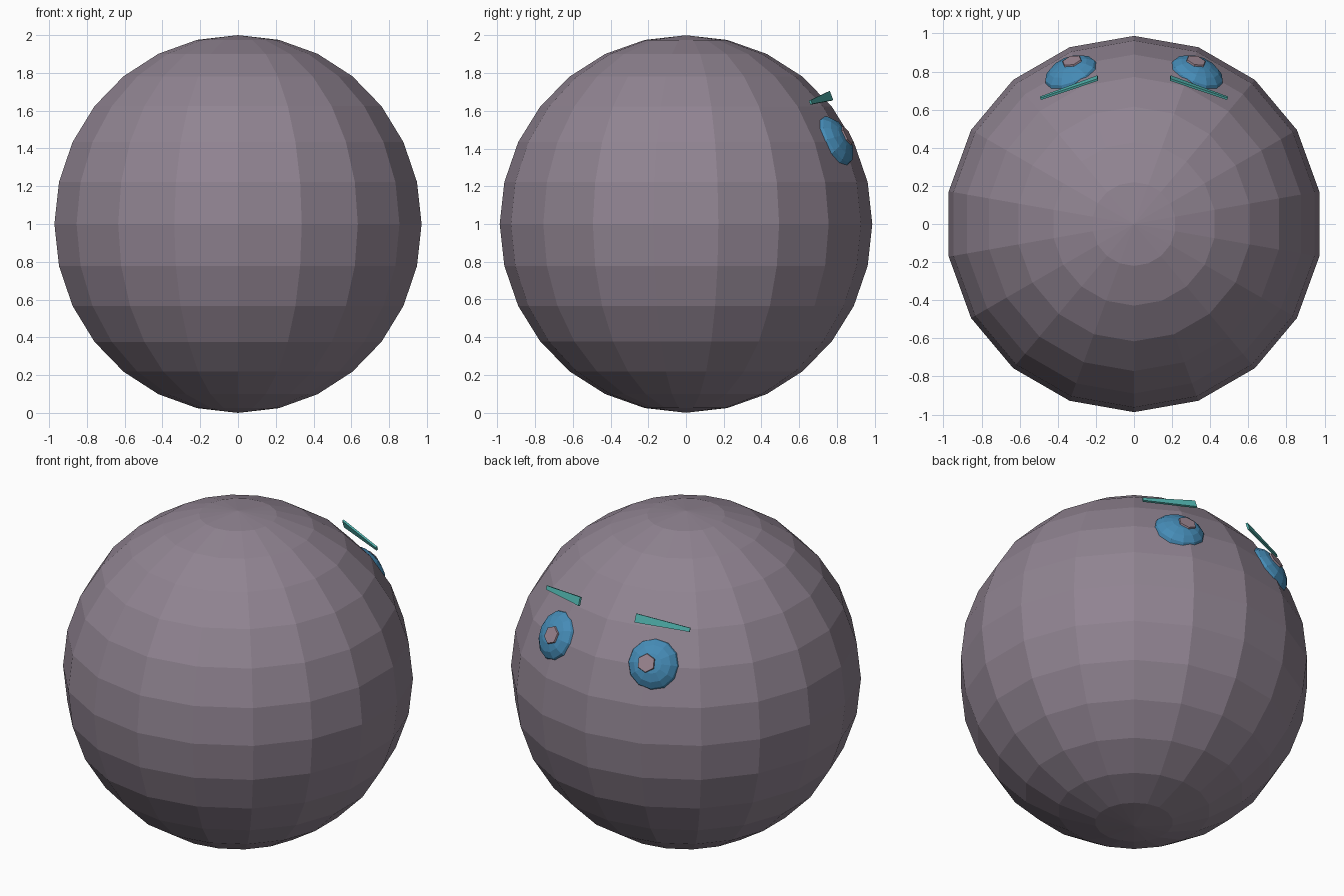
import bpy, bmesh
from mathutils import Matrix, Vector

cube = bpy.data.objects.get("Cube")
if cube:
    bpy.data.objects.remove(cube, do_unlink=True)


def make_material(name, rgb):
    mat = bpy.data.materials.new(name)
    mat.use_nodes = True
    mat.diffuse_color = (*rgb, 1)
    mat.node_tree.nodes["Principled BSDF"].inputs["Base Color"].default_value = (*rgb, 1)
    return mat


mauve = make_material("mauve", (0.28, 0.23, 0.285))
blue = make_material("blue", (0.06, 0.26, 0.47))
teal = make_material("teal", (0.08, 0.44, 0.41))
pink = make_material("dusty pink", (0.33, 0.235, 0.28))


def add_object(name, bm, mat, matrix=Matrix()):
    bmesh.ops.recalc_face_normals(bm, faces=bm.faces)
    mesh = bpy.data.meshes.new(name)
    bm.to_mesh(mesh)
    bm.free()
    mesh.materials.append(mat)
    obj = bpy.data.objects.new(name, mesh)
    obj.matrix_world = matrix
    bpy.context.collection.objects.link(obj)
    return obj


def add_sphere(name, mat, segments, rings, scale, matrix):
    bm = bmesh.new()
    bmesh.ops.create_uvsphere(bm, u_segments=segments, v_segments=rings, radius=1,
                              matrix=Matrix.Diagonal((*scale, 1)))
    return add_object(name, bm, mat, matrix)


# Faceted ball body
add_sphere("body", mauve, 18, 14, (0.987, 0.987, 1), Matrix.Translation((0, 0, 1)))

for side, label in ((1, "left"), (-1, "right")):
    # Flattened eye, half sunk into the body and facing straight out of it
    outward = Vector((side * 0.335, 0.8, 0.445)).normalized()
    frame = (Matrix.Translation(Vector((0, 0, 1)) + outward * 0.95)
             @ outward.to_track_quat('Z', 'Y').to_matrix().to_4x4())
    add_sphere(label + "_eye", blue, 12, 8, (0.15, 0.15, 0.08), frame)

    # Six-sided pupil plate, set slightly towards the middle
    bm = bmesh.new()
    bmesh.ops.create_cone(bm, cap_ends=True, segments=6, radius1=0.055,
                          radius2=0.052, depth=0.009)
    tilt = Matrix.Rotation(side * 0.1, 4, 'Y')
    add_object(label + "_pupil", bm, pink,
               frame @ Matrix.Translation((side * 0.03, 0, 0.077)) @ tilt)

    # Tapered brow plate above the eye
    corners = [(0.19, 0.775, 1.655), (0.49, 0.664, 1.634),
               (0.49, 0.656, 1.655), (0.19, 0.757, 1.703)]
    bm = bmesh.new()
    bm.faces.new([bm.verts.new((side * x, y, z)) for x, y, z in corners])
    brow = add_object(label + "_brow", bm, teal)
    solid = brow.modifiers.new("thickness", 'SOLIDIFY')
    solid.thickness = 0.012
    solid.offset = 0
